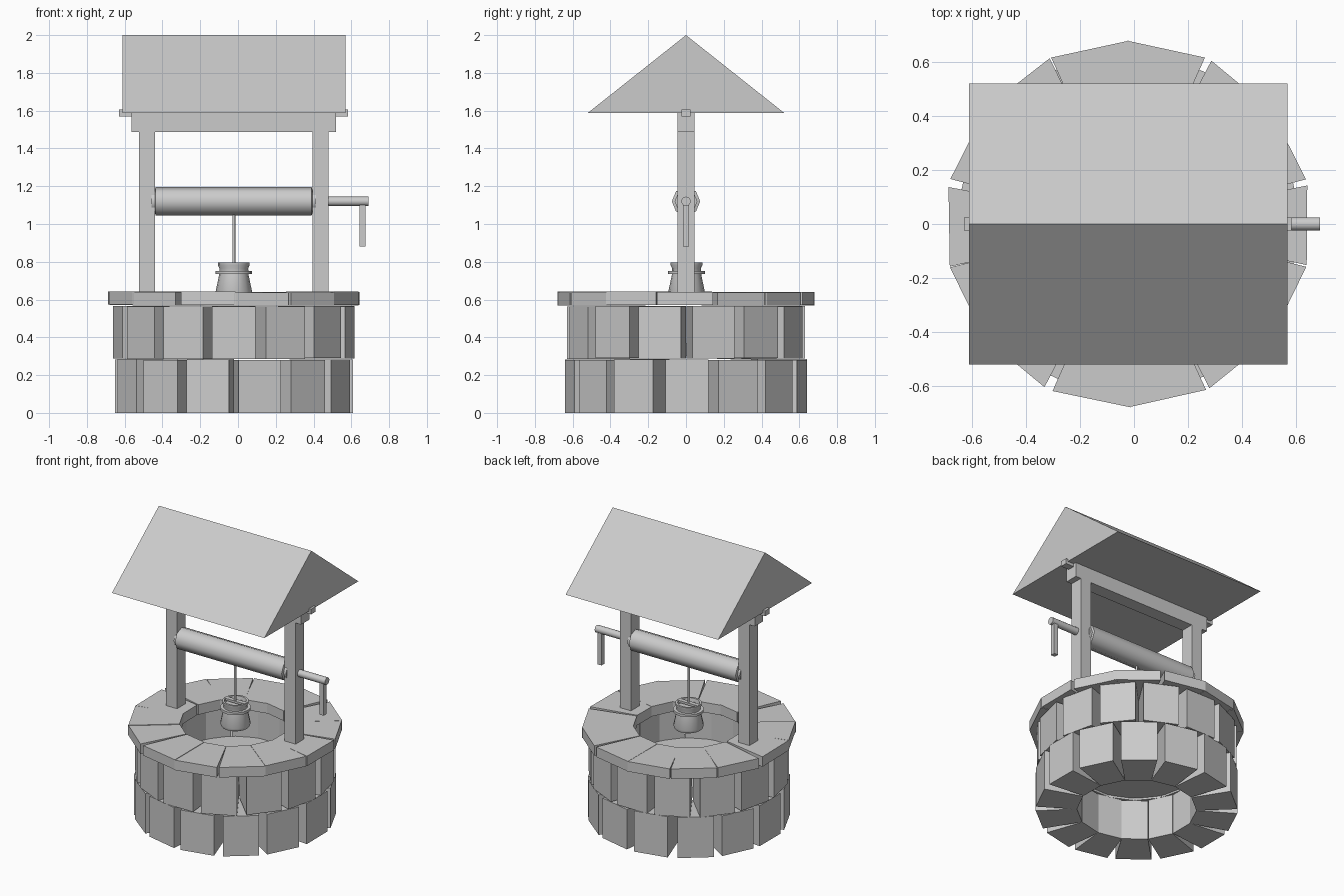
import bpy, math, random
from mathutils import Vector, Matrix

if "Cube" in bpy.data.objects:
    bpy.data.objects.remove(bpy.data.objects["Cube"])

random.seed(4)
CX = -0.022          # axis of the well
N = 14               # stones per ring


def mesh_obj(name, verts, faces):
    me = bpy.data.meshes.new(name)
    me.from_pydata(verts, [], faces)
    me.update()
    ob = bpy.data.objects.new(name, me)
    bpy.context.collection.objects.link(ob)
    return ob


def smooth(ob, angle=50):
    bpy.ops.object.select_all(action='DESELECT')
    ob.select_set(True)
    bpy.context.view_layer.objects.active = ob
    bpy.ops.object.shade_smooth_by_angle(angle=math.radians(angle))


BOX_FACES = [(3, 2, 1, 0), (4, 5, 6, 7), (0, 1, 5, 4), (1, 2, 6, 5), (2, 3, 7, 6), (3, 0, 4, 7)]


def box(name, x0, x1, y0, y1, z0, z1):
    v = [(x, y, z) for z in (z0, z1) for x, y in ((x0, y0), (x1, y0), (x1, y1), (x0, y1))]
    return mesh_obj(name, v, BOX_FACES)


def stone_ring(name, r_in, r_out, w_in, w_out, z0, z1, phase, jitter):
    """Ring of separate wedge stones with a flat outer face."""
    verts, faces = [], []
    for i in range(N):
        a = math.radians(-90) + (i + phase) * math.tau / N
        rot = Matrix.Rotation(a + random.uniform(-jitter, jitter), 3, 'Z')
        dz = random.uniform(-0.003, 0.003)
        base = len(verts)
        for z in (z0, z1):
            for r, y in ((r_in, -w_in), (r_out, -w_out), (r_out, w_out), (r_in, w_in)):
                p = rot @ Vector((r, y / 2, 0))
                verts.append((p.x + CX, p.y, z + (dz if z > 0 else 0)))
        faces += [tuple(base + k for k in f) for f in BOX_FACES]
    return mesh_obj(name, verts, faces)


def lathe(name, prof, sides, loc, axis='Z', phase=0.0):
    """Closed solid of revolution from (radius, height) points."""
    verts, faces = [], []
    for r, h in prof:
        for k in range(sides):
            a = phase + k * math.tau / sides
            c, s = r * math.cos(a), r * math.sin(a)
            p = (c, s, h) if axis == 'Z' else (h, c, s)
            verts.append(tuple(Vector(p) + Vector(loc)))
    for j in range(len(prof) - 1):
        for k in range(sides):
            a, b = j * sides + k, j * sides + (k + 1) % sides
            faces.append((a, b, b + sides, a + sides))
    faces.append(tuple(reversed(range(sides))))
    faces.append(tuple(range((len(prof) - 1) * sides, len(prof) * sides)))
    return mesh_obj(name, verts, faces)


# stone wall courses and cap slabs
stone_ring("lower_stones", 0.37, 0.63, 0.168, 0.23, 0.0, 0.282, 0.5, 0.01)
stone_ring("upper_stones", 0.37, 0.63, 0.168, 0.23, 0.288, 0.565, 0.0, 0.01)
stone_ring("cap_slabs", 0.345, 0.663, 0.16, 0.295, 0.57, 0.64, 0.5, 0.02)

# water
smooth(lathe("water", [(0.375, 0.30), (0.375, 0.37)], 32, (CX, 0, 0)))

# posts and beams
for side, x in (("left", -0.482), ("right", 0.436)):
    box(side + "_post", x - 0.042, x + 0.042, -0.046, 0.046, 0.58, 1.5)
box("cross_beam", -0.565, 0.52, -0.046, 0.046, 1.488, 1.592)
box("ridge_support", -0.63, 0.583, -0.025, 0.025, 1.568, 1.605)

# roof prism
X0, X1 = -0.612, 0.568
mesh_obj("roof",
         [(x, y, z) for x in (X0, X1) for y, z in ((-0.52, 1.588), (0.52, 1.588), (0, 2.0))],
         [(0, 2, 1), (3, 4, 5), (0, 1, 4, 3), (1, 2, 5, 4), (2, 0, 3, 5)])

# winding drum
smooth(lathe("drum", [(0.06, -0.457), (0.06, -0.44), (0.075, -0.436), (0.075, 0.39),
                      (0.06, 0.394), (0.06, 0.413)], 8, (0, 0, 1.12), 'X'))

# crank
smooth(lathe("crank_axle", [(0.025, 0.40), (0.025, 0.69)], 12, (0, 0, 1.12), 'X'))
box("crank_handle", 0.643, 0.674, -0.016, 0.016, 0.88, 1.11)

# rope
smooth(lathe("rope", [(0.008, 0.79), (0.008, 1.07)], 8, (CX, 0, 0)))

# bucket with its rim hoop and handle bar
smooth(lathe("bucket", [(0.07, 0.61), (0.09, 0.62), (0.097, 0.64), (0.078, 0.73), (0.076, 0.765),
                        (0.084, 0.782), (0.084, 0.795), (0.07, 0.795), (0.066, 0.77)],
             16, (CX, 0.003, 0)), 40)
smooth(lathe("bucket_hoop", [(0.097, 0.735), (0.097, 0.752)], 16, (CX, 0.003, 0)))
box("bucket_handle", CX - 0.08, CX + 0.08, -0.012, 0.018, 0.782, 0.797)
